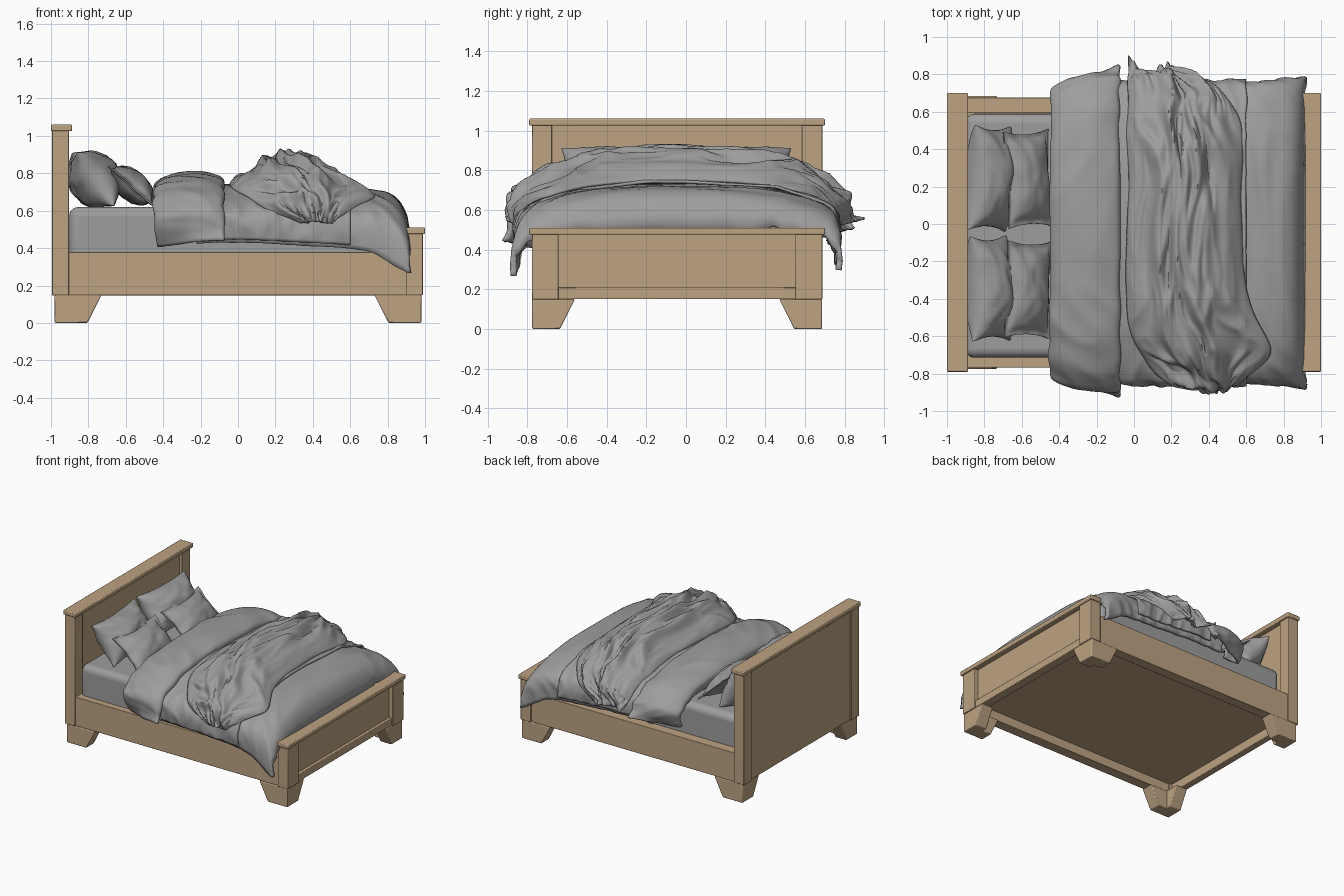
import bpy, bmesh, math
from mathutils import Vector, noise

if "Cube" in bpy.data.objects:
    bpy.data.objects.remove(bpy.data.objects["Cube"])

YC = -0.045          # centre line of the bed frame


def material(name, rgb):
    m = bpy.data.materials.new(name)
    m.diffuse_color = (*rgb, 1)
    m.use_nodes = True
    m.node_tree.nodes["Principled BSDF"].inputs["Base Color"].default_value = m.diffuse_color
    return m


WOOD = material("warm_wood", (0.51, 0.365, 0.225))
CLOTH = material("grey_fabric", (0.34, 0.34, 0.34))


def finish(name, bm, mat, bevel=0.0, segs=2, thick=0.0, angle=40):
    bmesh.ops.recalc_face_normals(bm, faces=bm.faces)
    me = bpy.data.meshes.new(name)
    bm.to_mesh(me)
    bm.free()
    me.shade_smooth()
    me.set_sharp_from_angle(angle=math.radians(angle))
    me.materials.append(mat)
    ob = bpy.data.objects.new(name, me)
    bpy.context.collection.objects.link(ob)
    if bevel:
        b = ob.modifiers.new("bevel", 'BEVEL')
        b.width, b.segments = bevel, segs
    if thick:
        s = ob.modifiers.new("thickness", 'SOLIDIFY')
        s.thickness, s.offset = thick, 0
    return ob


def box(name, x, y, z, mat=WOOD, bevel=0.004, segs=2):
    bm = bmesh.new()
    bmesh.ops.create_cube(bm, size=1)
    for v in bm.verts:
        v.co = Vector([(r[0] + r[1]) / 2 + c * (r[1] - r[0])
                       for c, r in zip(v.co, (x, y, z))])
    return finish(name, bm, mat, bevel, segs, angle=60 if segs > 3 else 40)


def both(a, b, side):
    return sorted((YC + side * a, YC + side * b))


def lerp_table(pts, x):
    """Smooth interpolation through (x, value) pairs."""
    if x <= pts[0][0]:
        return pts[0][1]
    for i in range(len(pts) - 1):
        (a, va), (b, vb) = pts[i], pts[i + 1]
        if x <= b:
            p0, p3 = pts[max(i - 1, 0)], pts[min(i + 2, len(pts) - 1)]
            ma = (vb - p0[1]) / (b - p0[0]) * (b - a)
            mb = (p3[1] - va) / (p3[0] - a) * (b - a)
            f = (x - a) / (b - a)
            return ((2*f**3 - 3*f*f + 1) * va + (f**3 - 2*f*f + f) * ma
                    + (3*f*f - 2*f**3) * vb + (f**3 - f*f) * mb)
    return pts[-1][1]


# --- wooden frame ---
full = (YC - 0.745, YC + 0.745)
box("headboard_cap", (-1, -0.887), full, (1.025, 1.06), bevel=0.006)
box("footboard_cap", (0.887, 1), full, (0.475, 0.51), bevel=0.006)
box("headboard_panel", (-0.985, -0.93), (YC - 0.64, YC + 0.64), (0.15, 1.03))
box("footboard_panel", (0.92, 0.955), (YC - 0.61, YC + 0.61), (0.18, 0.48))
box("footboard_bottom_rail", (0.905, 0.978), (YC - 0.61, YC + 0.61), (0.15, 0.21))
box("base_board", (-0.94, 0.93), (YC - 0.66, YC + 0.66), (0.22, 0.245))
for side, word in ((-1, "front"), (1, "back")):
    box(word + "_headboard_post", (-0.995, -0.903), both(0.63, 0.732, side), (0.148, 1.028))
    box(word + "_footboard_post", (0.897, 0.988), both(0.597, 0.732, side), (0.148, 0.478))
    box(word + "_side_rail", (-0.91, 0.905), both(0.64, 0.722, side), (0.148, 0.38))


# --- bracket legs: two tapered wings meeting at each corner ---
def leg(name, sx, sy):
    for part, along_x in (("long", True), ("cross", False)):
        bm = bmesh.new()
        prof = [(0, 0), (0.175 if along_x else 0.14, 0), (0.25 if along_x else 0.215, 0.15), (0, 0.15)]
        rings = []
        for depth in (0, 0.10):
            ring = []
            for a, z in prof:
                dx, dy = (a, depth) if along_x else (depth, a)
                ring.append(bm.verts.new((sx * (0.98 - dx), YC + sy * (0.73 - dy), z)))
            rings.append(ring)
        bm.faces.new(rings[0])
        bm.faces.new(rings[1])
        for i in range(4):
            j = (i + 1) % 4
            bm.faces.new((rings[0][i], rings[0][j], rings[1][j], rings[1][i]))
        finish(f"{name}_{part}_wing", bm, WOOD, 0.006 if along_x else 0.0058)


for sx, a in ((-1, "head"), (1, "foot")):
    for sy, b in ((-1, "front"), (1, "back")):
        leg(f"{a}_{b}_leg", sx, sy)

# --- mattress ---
box("mattress", (-0.903, 0.82), (YC - 0.67, YC + 0.635), (0.3, 0.62), CLOTH, 0.05, 5)

# --- bedding: every layer is an offset of one draped arch ---
TOP = [(-0.45, 0.70), (0.5, 0.71), (0.75, 0.69), (0.84, 0.65), (0.89, 0.57), (0.91, 0.46)]
LOW = [(-0.42, 0.40), (-0.1, 0.43), (0.4, 0.41), (0.7, 0.38), (0.84, 0.30), (0.91, 0.265)]


def drape(x, th, off):
    s, k = math.sin(th), max(math.cos(th), 0)
    e = 2 / (2.75 + 0.5 * max(0, min(1, (x - 0.6) / 0.2)))   # squarer at the foot
    low, top = lerp_table(LOW, x), lerp_table(TOP, x)
    if th > 0:
        low += 0.03
    y = YC + math.copysign(abs(s) ** e, s) * 0.825 + s * off
    # hem tucks slightly back under the bulge
    y -= s * 0.055 * max(0, 1 - k * 2.2)
    return Vector((x, y, low + (top - low) * k ** e + k * off))


def sheet(name, xmap, offset, t_range, rows, cols, thick):
    bm = bmesh.new()
    grid = []
    for i in range(rows + 1):
        s = i / rows
        row = []
        for j in range(cols + 1):
            t = -1 + 2 * j / cols
            th = t_range[0] + (t_range[1] - t_range[0]) * (t + 1) / 2
            x = xmap(s, t)
            row.append(bm.verts.new(drape(x, th, offset(s, t, x))))
        grid.append(row)
    for i in range(rows):
        for j in range(cols):
            bm.faces.new((grid[i][j], grid[i][j+1], grid[i+1][j+1], grid[i+1][j]))
    return finish(name, bm, CLOTH, thick=thick, angle=80)


def soft(a, b, seed):
    return noise.noise(Vector((a, b, seed)))


def crease(a, b, seed):
    """Ridged noise, 0 to about 1 with sharp crests."""
    return 1 - min(1, 2.2 * abs(soft(a, b, seed)))


sheet("duvet", lambda s, t: -0.22 + 1.125 * s + 0.010 * soft(s * 3, t * 9, 1) + 0.02 * s * abs(t) ** 6,
      lambda s, t, x: 0.012 * soft(x * 7, t * 3, 2) + 0.010 * crease(x * 9 + t * 2, t * 3, 3) - 0.006
      + 0.12 * abs(t) ** 3 * max(0, x - 0.5),
      (-1.57, 1.57), 75, 110, 0.03)

# folded-over duvet top, a rolled section that flares to pointed corners
FX = [(0, -0.33), (0.12, -0.40), (0.3, -0.44), (0.45, -0.36), (0.65, -0.22), (0.82, -0.10), (0.92, -0.085), (1, -0.12)]
FO = [(0, -0.10), (0.12, -0.06), (0.3, 0.02), (0.45, 0.07), (0.65, 0.09), (0.82, 0.06), (0.92, 0.02), (1, -0.01)]


def fold_off(s, t, x):
    corner = 0.075 * abs(t) ** 9 * max(0, (x + 0.3) / 0.2) ** 2
    pinch = 0.075 * abs(t) ** 5 * max(0, (-0.22 - x) / 0.2)
    return (lerp_table(FO, s) * (1 - 0.6 * abs(t) ** 3) + 0.010 * soft(x * 6, t * 5, 6)
            + 0.010 * crease(x * 5 - abs(t) * 3, t * 4, 7) + corner - pinch)


sheet("duvet_fold", lambda s, t: lerp_table(FX, s) + 0.012 * soft(s * 2, t * 7, 5)
      + 0.03 * (1 - s) * abs(t) ** 6, fold_off, (-1.56, 1.50), 50, 110, 0.02)

# flat blanket band under the rumpled throw
sheet("blanket_band", lambda s, t: -0.09 + 0.69 * s + 0.012 * s * soft(2, t * 6, 8),
      lambda s, t, x: 0.024 + 0.010 * soft(x * 9, t * 3, 9) + 0.012 * crease(x * 10, t * 3, 10),
      (-1.55, 1.52), 55, 110, 0.014)

# rumpled throw
LEFT = [(-1, 0.34), (-0.8, 0.14), (-0.4, -0.02), (0, -0.03), (0.5, -0.03), (1, -0.03)]
RIGHT = [(-1, 0.50), (-0.8, 0.60), (-0.55, 0.73), (-0.3, 0.62), (0, 0.57), (0.4, 0.57), (0.7, 0.46), (1, 0.28)]


def throw_x(s, t):
    a, b = lerp_table(LEFT, t), lerp_table(RIGHT, t)
    return a + (b - a) * s + 0.035 * soft(s * 4, t * 4, 11) * (0.4 + math.sin(math.pi * s))


def throw_off(s, t, x):
    hump = math.sin(math.pi * s) ** 0.75
    warp = 0.6 * soft(s * 2, t * 3, 15)
    big = crease(s * 4 + warp + t * 1.3, t * 2.4 + warp, 12) - 0.5
    fine = crease(s * 9 + warp * 2, t * 4, 13) - 0.5
    ends = 0.105 * abs(t) ** 2.5
    tip = max(0, t) ** 14 * (0.13 * max(0, 1 - s * 4) + 0.07 * max(0, 1 - abs(s - 0.65) * 5))
    return 0.035 + hump * max(0.008, 0.13 - ends + 0.08 * big * (1 - 0.6 * t * t) + 0.03 * fine) + tip


sheet("throw_blanket", throw_x, throw_off, (-1.30, 1.40), 100, 150, 0.014)


# --- pillows ---
def pillow(name, centre, width, height, depth, lean, yaw, flange):
    n = 28
    up = Vector((-math.sin(lean), 0, math.cos(lean)))
    out = Vector((math.cos(lean), 0, math.sin(lean)))
    ca, sa = math.cos(yaw), math.sin(yaw)
    bm = bmesh.new()
    for sign in (-1, 1):
        rows = []
        for i in range(n + 1):
            u = -math.cos(math.pi * i / n)
            row = []
            for j in range(n + 1):
                v = -math.cos(math.pi * j / n)
                # edges bow inward, corners stay pointed
                a = u * (1 - 0.08 * (1 - v * v)) * width / 2
                b = v * (1 - 0.10 * (1 - u * u)) * height / 2
                fu, fv = min(1, abs(u) / flange), min(1, abs(v) / flange)
                puff = ((1 - fu * fu) * (1 - fv * fv)) ** 0.5
                w = sign * (0.004 + depth / 2 * puff * (1 + 0.12 * crease(u * 2, v * 2, centre[1] * 9)))
                w += 0.012 * soft(u * 2, v * 2, centre[0] * 7)
                p = up * b + out * w + Vector((0, a, 0))
                p = Vector((p.x * ca - p.y * sa, p.x * sa + p.y * ca, p.z))
                row.append(bm.verts.new(p + Vector(centre)))
            rows.append(row)
        for i in range(n):
            for j in range(n):
                bm.faces.new((rows[i][j], rows[i+1][j], rows[i+1][j+1], rows[i][j+1]))
    bmesh.ops.remove_doubles(bm, verts=bm.verts, dist=0.0002)
    # close the thin seam between the two halves
    edges = [e for e in bm.edges if e.is_boundary]
    bmesh.ops.bridge_loops(bm, edges=edges)
    finish(name, bm, CLOTH, angle=70)


for yc, yaw, word in ((-0.345, 0.03, "front"), (0.245, -0.06, "back")):
    pillow(word + "_large_pillow", (-0.77, yc, 0.77), 0.56, 0.34, 0.25, 0.60, yaw, 1.0)
    pillow(word + "_small_pillow", (-0.565, yc - 0.005, 0.735), 0.52, 0.32, 0.14, 0.85, -yaw, 0.88)
